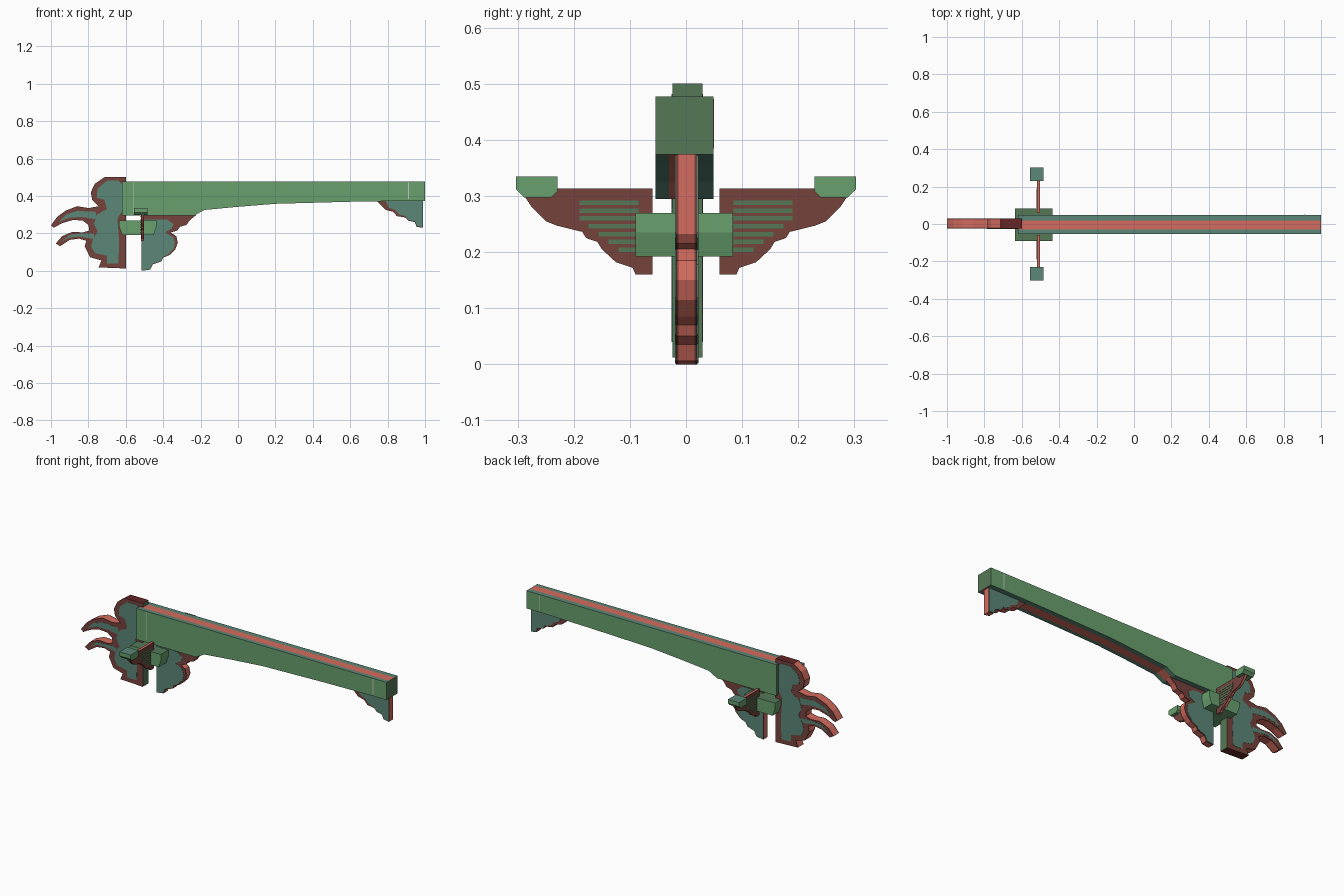
import bpy, bmesh
from mathutils import Vector

COLS = {
    "bright_green": (0.14, 0.35, 0.155),
    "dark_green": (0.09, 0.19, 0.095),
    "teal": (0.105, 0.245, 0.185),
    "brown_red": (0.18, 0.055, 0.046),
    "salmon_red": (0.66, 0.15, 0.115),
    "dark_red": (0.13, 0.018, 0.02),
    "pale_grey": (0.55, 0.58, 0.50),
}
NAMES = list(COLS)
MATS = []
for n, c in COLS.items():
    m = bpy.data.materials.new(n)
    m.diffuse_color = (*c, 1)
    MATS.append(m)


def slab(name, pts, lo, hi, rule, axis="y", cuts=()):
    """Extrude a profile between lo and hi along an axis; rule(normal, centre) picks the colour."""
    bm = bmesh.new()
    along = Vector((0, 1, 0)) if axis == "y" else Vector((1, 0, 0))
    place = (lambda p: (p[0], lo, p[1])) if axis == "y" else (lambda p: (lo, p[0], p[1]))
    face = bm.faces.new([bm.verts.new(place(p)) for p in pts])
    ext = bmesh.ops.extrude_face_region(bm, geom=[face])
    bmesh.ops.translate(bm, vec=along * (hi - lo),
                        verts=[v for v in ext["geom"] if isinstance(v, bmesh.types.BMVert)])
    open_edges = [e for e in bm.edges if len(e.link_faces) == 1]
    if open_edges:
        bmesh.ops.holes_fill(bm, edges=open_edges)
    for k in cuts:
        bmesh.ops.bisect_plane(bm, geom=bm.verts[:] + bm.edges[:] + bm.faces[:],
                               plane_co=along * k, plane_no=along)
    bmesh.ops.recalc_face_normals(bm, faces=bm.faces)
    bm.normal_update()
    for f in bm.faces:
        f.material_index = NAMES.index(rule(f.normal, f.calc_center_median()))
    me = bpy.data.meshes.new(name)
    bm.to_mesh(me)
    bm.free()
    for m in MATS:
        me.materials.append(m)
    ob = bpy.data.objects.new(name, me)
    bpy.context.collection.objects.link(ob)
    return ob


def plain(col):
    return lambda n, c: col


def rim(n, c):
    """Brown faces and margins with a bright red stripe along the edge."""
    return "brown_red" if abs(n.y) > 0.7 or not -0.013 < c.y < 0.015 else "salmon_red"


def rect(x0, z0, x1, z1):
    return [(x0, z0), (x1, z0), (x1, z1), (x0, z1)]


# main beam with arched underside, teal borders and red strips above and below
def beam_rule(n, c):
    if abs(n.z) > 0.5:
        return "salmon_red" if -0.03 < c.y < 0.02 else "teal"
    return "dark_green" if abs(n.x) > 0.5 else "bright_green"


slab("main_beam", [(-0.62, 0.295), (-0.235, 0.295), (-0.18, 0.325), (0.0, 0.342), (0.2, 0.358),
                   (0.6, 0.369), (0.91, 0.374), (1.0, 0.374), (1.0, 0.477), (-0.62, 0.477)],
     -0.054, 0.049, beam_rule, cuts=(-0.03, 0.02))
slab("beam_joint_line_left", rect(-0.559, 0.31, -0.555, 0.473), -0.0545, -0.053, plain("pale_grey"))
slab("beam_joint_line_right", rect(0.910, 0.385, 0.915, 0.473), -0.0545, 0.0495, plain("pale_grey"))


# carved beam head with two tusks
def head_rule(n, c):
    if abs(n.y) > 0.7:
        return "brown_red"
    if n.x > 0.8:
        return "dark_green"
    if c.x > -0.73:
        return "dark_red"
    return "salmon_red" if -0.016 < c.y < 0.023 else "brown_red"


slab("carved_head", [
    (-0.60, 0.012), (-0.745, 0.018), (-0.73, 0.055), (-0.79, 0.072), (-0.805, 0.10), (-0.82, 0.13),
    (-0.81, 0.16), (-0.85, 0.172), (-0.90, 0.165), (-0.95, 0.132), (-0.975, 0.145), (-0.94, 0.185),
    (-0.885, 0.208), (-0.83, 0.205), (-0.795, 0.215), (-0.80, 0.245), (-0.83, 0.268), (-0.88, 0.272),
    (-0.94, 0.255), (-0.985, 0.23), (-1.0, 0.243), (-0.965, 0.29), (-0.92, 0.322), (-0.86, 0.345),
    (-0.80, 0.335), (-0.745, 0.345), (-0.78, 0.38), (-0.787, 0.42), (-0.765, 0.465), (-0.715, 0.5),
    (-0.60, 0.5)], -0.024, 0.029, head_rule, cuts=(-0.018, 0.0235))
slab("head_panel", [
    (-0.64, 0.04), (-0.70, 0.04), (-0.70, 0.08), (-0.765, 0.095), (-0.785, 0.13), (-0.775, 0.17),
    (-0.75, 0.21), (-0.77, 0.25), (-0.755, 0.30), (-0.70, 0.33), (-0.715, 0.38), (-0.755, 0.39),
    (-0.75, 0.44), (-0.70, 0.482), (-0.64, 0.482), (-0.618, 0.46), (-0.618, 0.32), (-0.645, 0.28),
    (-0.635, 0.15)], -0.0255, 0.0305, plain("teal"))
slab("upper_tusk_band", [(-0.76, 0.275), (-0.83, 0.287), (-0.90, 0.285), (-0.96, 0.26),
                         (-0.92, 0.30), (-0.86, 0.32), (-0.76, 0.315)], -0.025, 0.03, plain("teal"))
slab("lower_tusk_band", [(-0.77, 0.17), (-0.85, 0.183), (-0.90, 0.178), (-0.945, 0.155),
                         (-0.90, 0.192), (-0.84, 0.198), (-0.77, 0.198)], -0.025, 0.03, plain("teal"))

# carved bracket hanging below the beam, teal nearly to its lower edge
slab("lower_bracket", [
    (-0.515, 0.0), (-0.47, 0.006), (-0.455, 0.035), (-0.41, 0.05), (-0.40, 0.07), (-0.365, 0.085),
    (-0.335, 0.115), (-0.322, 0.15), (-0.33, 0.185), (-0.36, 0.205), (-0.325, 0.215), (-0.31, 0.235),
    (-0.275, 0.245), (-0.26, 0.268), (-0.225, 0.297), (-0.515, 0.297)], -0.018, 0.02, rim,
    cuts=(-0.013, 0.015))
slab("lower_bracket_panel", [
    (-0.514, 0.001), (-0.472, 0.007), (-0.458, 0.037), (-0.413, 0.053), (-0.403, 0.073), (-0.370, 0.09),
    (-0.344, 0.12), (-0.338, 0.15), (-0.345, 0.178), (-0.39, 0.205), (-0.355, 0.225), (-0.345, 0.25),
    (-0.38, 0.275), (-0.514, 0.275)], -0.02, 0.022, plain("teal"))

# small bracket under the far end of the beam
slab("end_bracket", [
    (0.99, 0.23), (0.955, 0.235), (0.945, 0.26), (0.91, 0.268), (0.895, 0.285), (0.85, 0.292),
    (0.83, 0.315), (0.79, 0.325), (0.765, 0.35), (0.735, 0.378), (0.99, 0.378)], -0.018, 0.02, rim,
    cuts=(-0.013, 0.015))
slab("end_bracket_panel", [
    (0.988, 0.234), (0.957, 0.238), (0.947, 0.264), (0.912, 0.272), (0.897, 0.292), (0.86, 0.302),
    (0.84, 0.326), (0.805, 0.338), (0.79, 0.372), (0.988, 0.372)], -0.02, 0.022, plain("teal"))

# large cushion block, tapered along its lower edges
slab("cushion_block", [(-0.62, 0.192), (-0.45, 0.192), (-0.437, 0.235), (-0.437, 0.27),
                       (-0.635, 0.27), (-0.635, 0.235)], -0.09, 0.084,
     lambda n, c: "dark_green" if n.z > 0.8 else "bright_green")


# cross brackets with striped painted panel and bearing block, on both sides
def wing_rule(n, c):
    return "brown_red" if abs(n.x) > 0.7 or not -0.516 < c.x < -0.506 else "salmon_red"


for side, s in (("front", -1), ("back", 1)):
    def flip(pts):
        return [(s * y, z) for y, z in pts]
    slab(side + "_cross_bracket", flip([
        (0.06, 0.16), (0.09, 0.16), (0.095, 0.172), (0.125, 0.182), (0.15, 0.205), (0.158, 0.218),
        (0.178, 0.225), (0.185, 0.236), (0.23, 0.247), (0.25, 0.255), (0.275, 0.28), (0.288, 0.3),
        (0.24, 0.3), (0.235, 0.313), (0.06, 0.313)]), -0.519, -0.503, wing_rule, axis="x",
        cuts=(-0.516, -0.506))
    for i in range(7):
        z = 0.20 + i * 0.014
        end = min(0.12 + i * 0.018, 0.19)
        slab(f"{side}_cross_bracket_stripe_{i}", flip(rect(0.085, z, end, z + 0.008)),
             -0.5205, -0.5015, plain("dark_green"), axis="x")
    slab(side + "_bearing_block", flip([
        (0.24, 0.297), (0.288, 0.297), (0.303, 0.312), (0.303, 0.335), (0.229, 0.335), (0.229, 0.308)]),
        -0.556, -0.484, lambda n, c: "teal" if n.z > 0.8 else "bright_green", axis="x")
